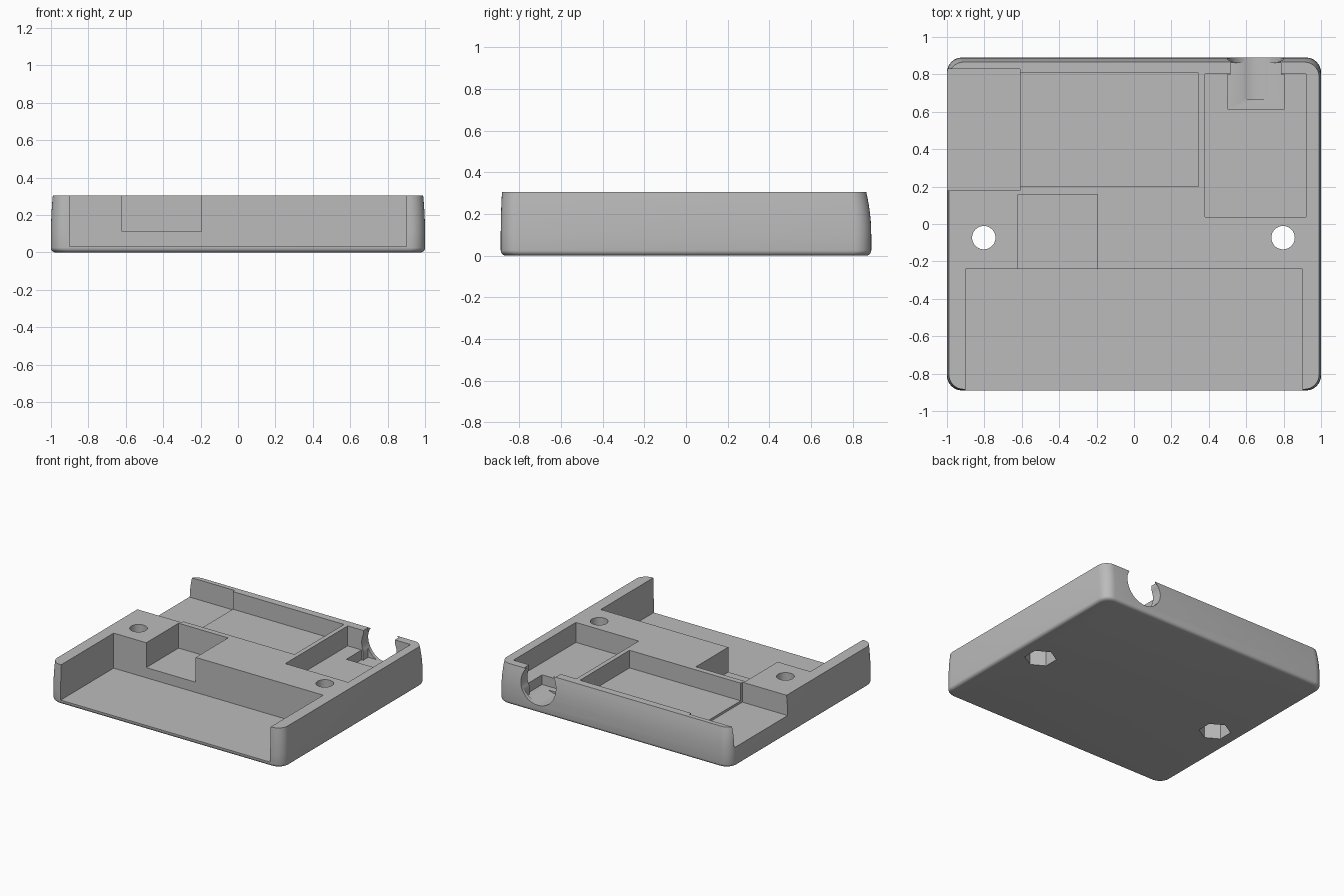
import bpy, bmesh
from math import sin, cos, pi, radians
from mathutils import Matrix

old = bpy.data.objects.get("Cube")
if old:
    bpy.data.objects.remove(old, do_unlink=True)

HEIGHT = 0.305
FILLET = 0.025
CORNER = 0.08

grey = bpy.data.materials.new("plain_grey")
grey.use_nodes = True
grey.diffuse_color = (0.5, 0.5, 0.5, 1)
grey.node_tree.nodes["Principled BSDF"].inputs["Base Color"].default_value = (0.5, 0.5, 0.5, 1)


def make_object(name, bm):
    bmesh.ops.recalc_face_normals(bm, faces=bm.faces)
    mesh = bpy.data.meshes.new(name)
    bm.to_mesh(mesh)
    bm.free()
    mesh.materials.append(grey)
    obj = bpy.data.objects.new(name, mesh)
    bpy.context.collection.objects.link(obj)
    return obj


def ring(bm, z, side, front, back):
    """Rounded rectangle at height z, pulled in by the given insets."""
    x = 1 - side - CORNER
    centres = [(x, 0.89 - back - CORNER), (-x, 0.89 - back - CORNER),
               (-x, -0.89 + front + CORNER), (x, -0.89 + front + CORNER)]
    verts = []
    for quarter, (cx, cy) in enumerate(centres):
        for step in range(9):
            a = (quarter + step / 8) * pi / 2
            verts.append(bm.verts.new((cx + CORNER * cos(a), cy + CORNER * sin(a), z)))
    return verts


# Shell: filleted bottom edge, walls leaning in slightly, most at the back
bm = bmesh.new()
rings = []
for i in range(6):
    a = i / 5 * pi / 2
    inset = FILLET * (1 - sin(a))
    rings.append(ring(bm, FILLET * (1 - cos(a)), inset, inset, inset))
for i in range(7):
    t = i / 6
    z = 0.1 + t * (HEIGHT - 0.1)
    rings.append(ring(bm, z, 0.01 * t * t, 0.006 * t * t, 0.024 * t * t))
for low, high in zip(rings, rings[1:]):
    for i in range(len(low)):
        j = (i + 1) % len(low)
        bm.faces.new((low[i], low[j], high[j], high[i]))
bm.faces.new(rings[0])
bm.faces.new(rings[-1])
case = make_object("case_half", bm)


def box_cutter(name, x0, x1, y0, y1, floor):
    bm = bmesh.new()
    bmesh.ops.create_cube(bm, size=1)
    top = 0.5
    for v in bm.verts:
        v.co = (x1 if v.co.x > 0 else x0, y1 if v.co.y > 0 else y0,
                top if v.co.z > 0 else floor)
    return make_object(name, bm)


def round_cutter(name, radius, sides, length, matrix):
    bm = bmesh.new()
    bmesh.ops.create_cone(bm, cap_ends=True, segments=sides, radius1=radius,
                          radius2=radius, depth=length, matrix=matrix)
    return make_object(name, bm)


# Pockets sunk from the top
cutters = [
    box_cutter("front_bay", -0.9, 0.9, -1.2, -0.24, 0.033),
    box_cutter("middle_pocket", -0.62, -0.195, -0.3, 0.157, 0.112),
    box_cutter("side_bay", -1.2, -0.61, 0.18, 0.83, 0.15),
    box_cutter("rear_pocket", -0.65, 0.345, 0.2, 0.808, 0.168),
    box_cutter("socket_pocket", 0.38, 0.92, 0.037, 0.803, 0.15),
    box_cutter("socket_well", 0.5, 0.805, 0.615, 0.8, 0.075),
    box_cutter("socket_slot", 0.515, 0.785, 0.75, 0.862, 0.075),
    # Round plug opening through the back wall
    round_cutter("plug_opening", 0.15, 64, 0.4,
                 Matrix.Translation((0.65, 0.865, 0.21)) @ Matrix.Rotation(pi / 2, 4, 'X')),
]

# Screw holes with hexagonal nut recesses underneath
for side, x in (("left", 0.797), ("right", -0.803)):
    cutters.append(round_cutter(side + "_screw_hole", 0.0625, 48, 1,
                                Matrix.Translation((x, -0.073, 0.2))))
    cutters.append(round_cutter(side + "_nut_recess", 0.113, 6, 0.26,
                                Matrix.Translation((x, -0.073, 0))))

# Carve everything out, then drop the cutters
for cutter in cutters:
    cutter.hide_render = True
    mod = case.modifiers.new(cutter.name, 'BOOLEAN')
    mod.operation = 'DIFFERENCE'
    mod.solver = 'EXACT'
    mod.object = cutter
bpy.context.view_layer.update()
carved = bpy.data.meshes.new_from_object(case.evaluated_get(bpy.context.evaluated_depsgraph_get()))
case.modifiers.clear()
case.data = carved
case.data.materials.clear()
case.data.materials.append(grey)
for cutter in cutters:
    bpy.data.objects.remove(cutter, do_unlink=True)

bpy.ops.object.select_all(action='DESELECT')
case.select_set(True)
bpy.context.view_layer.objects.active = case
bpy.ops.object.shade_smooth_by_angle(angle=radians(30))
